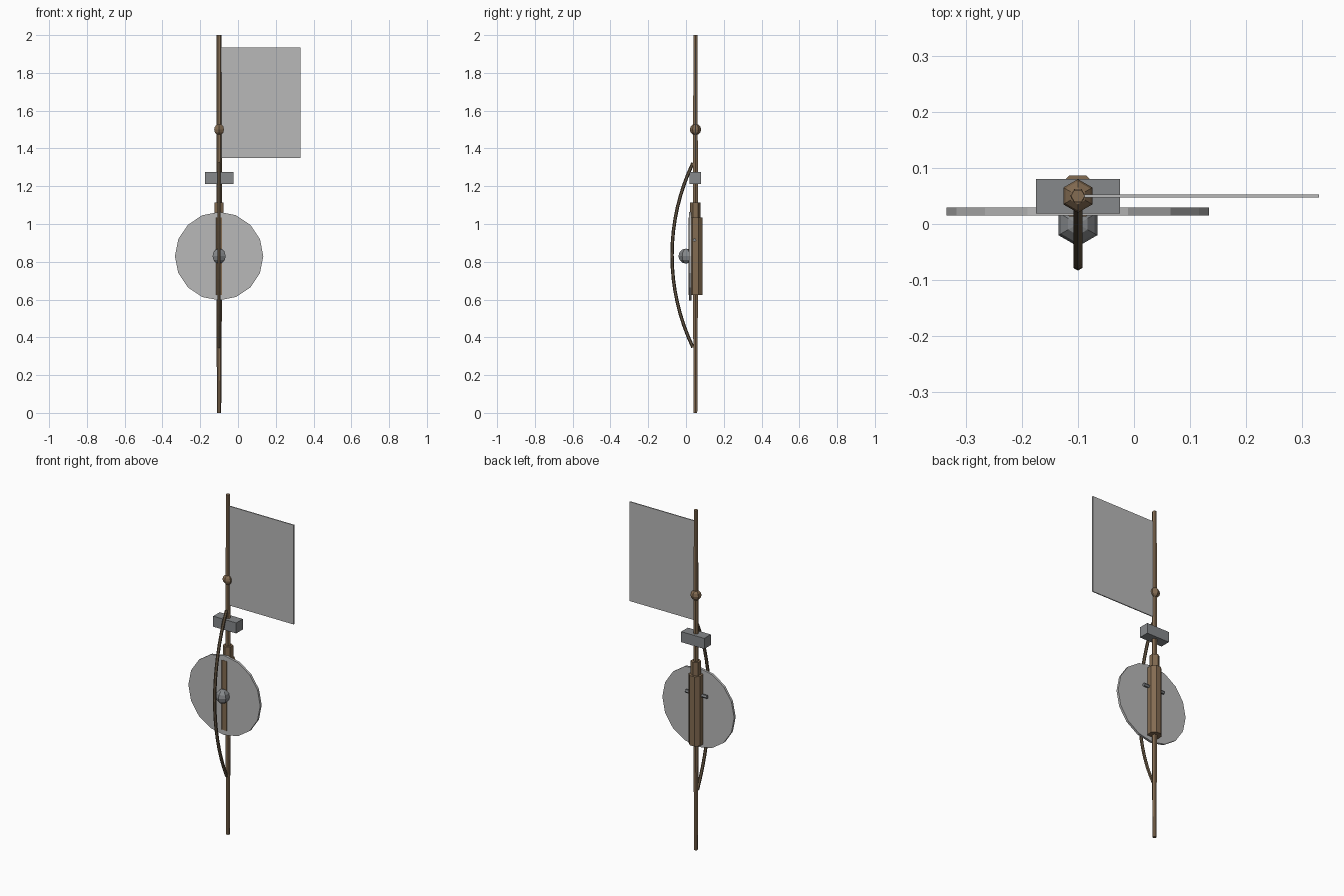
import bpy
import bmesh
from math import pi, cos, sin
from mathutils import Matrix, Vector

old = bpy.data.objects.get("Cube")
if old:
    bpy.data.objects.remove(old)

PX, PY = -0.10, 0.05  # axis of the pole


def material(name, rgb):
    m = bpy.data.materials.new(name)
    m.use_nodes = True
    col = (*rgb, 1)
    m.diffuse_color = col
    m.node_tree.nodes["Principled BSDF"].inputs["Base Color"].default_value = col
    return m


wood = material("brown wood", (0.23, 0.15, 0.085))
dark_wood = material("dark wood", (0.14, 0.10, 0.06))
steel = material("grey steel", (0.24, 0.25, 0.26))
cloth = material("pale grey", (0.48, 0.48, 0.48))


def finish(name, bm, mat):
    bmesh.ops.recalc_face_normals(bm, faces=bm.faces)
    me = bpy.data.meshes.new(name)
    bm.to_mesh(me)
    bm.free()
    me.materials.append(mat)
    ob = bpy.data.objects.new(name, me)
    bpy.context.collection.objects.link(ob)
    return ob


def box(name, lo, hi, mat):
    bm = bmesh.new()
    lo, hi = Vector(lo), Vector(hi)
    bmesh.ops.create_cube(bm, size=1)
    for v in bm.verts:
        v.co = (lo + hi) / 2 + v.co * (hi - lo)
    return finish(name, bm, mat)


def rod(name, centre, radius, length, sides, mat, axis="Z", turn=0):
    bm = bmesh.new()
    rot = {"X": Matrix.Rotation(pi / 2, 4, "Y"),
           "Y": Matrix.Rotation(pi / 2, 4, "X"),
           "Z": Matrix.Identity(4)}[axis]
    bmesh.ops.create_cone(bm, cap_ends=True, segments=sides, radius1=radius,
                          radius2=radius, depth=length,
                          matrix=Matrix.Translation(centre) @ rot @ Matrix.Rotation(turn, 4, "Z"))
    return finish(name, bm, mat)


def ball(name, centre, radius, mat):
    bm = bmesh.new()
    bmesh.ops.create_uvsphere(bm, u_segments=6, v_segments=6, radius=radius,
                              matrix=Matrix.Translation(centre))
    return finish(name, bm, mat)


def loft(name, rings, mat):
    """Skin a list of equal rings of points and cap both ends."""
    bm = bmesh.new()
    loops = [[bm.verts.new(p) for p in ring] for ring in rings]
    n = len(loops[0])
    for a, b in zip(loops, loops[1:]):
        for i in range(n):
            j = (i + 1) % n
            bm.faces.new((a[i], a[j], b[j], b[i]))
    bm.faces.new(loops[0])
    bm.faces.new(loops[-1])
    return finish(name, bm, mat)


# Long pole, slightly thicker in the middle
profile = [(0, 0.011), (0.65, 0.015), (1.3, 0.0145), (2, 0.0125)]
loft("pole", [[(PX + r * cos(k * pi / 3), PY + r * sin(k * pi / 3), z)
               for k in range(6)] for z, r in profile], wood)
ball("pole_knot", (PX, PY, 1.5), 0.03, wood)

# Banner and its crosspiece
box("banner", (PX, PY - 0.003, 1.35), (0.33, PY + 0.003, 1.935), cloth)
box("crosspiece", (PX - 0.075, 0.019, 1.213), (PX + 0.075, 0.08, 1.275), steel)

# Quiver sleeve with collar and peg
rod("quiver", (PX, PY, 0.83), 0.0395, 0.41, 8, wood, turn=pi / 8)
rod("quiver_collar", (PX, PY, 1.07), 0.028, 0.085, 6, wood)
rod("quiver_peg", (PX, PY - 0.005, 0.915), 0.01, 0.14, 6, steel, axis="X")

# Round shield with boss
rod("shield", (PX, 0.022, 0.83), 0.234, 0.014, 16, cloth, axis="Y")
ball("shield_boss", (PX, 0, 0.83), 0.04, steel)

# Bow: a six-sided tube along a circular arc
half, rise, thick, steps = 0.495, 0.114, 0.009, 16
radius = (half ** 2 + rise ** 2) / (2 * rise)
span = 2 * half / radius * 1.02
rings = []
for i in range(steps + 1):
    a = (i / steps - 0.5) * span
    out = Vector((0, -cos(a), sin(a)))
    mid = Vector((PX, 0.04 - rise + radius, 0.835)) + out * radius
    rings.append([mid + thick * (out * cos(k * pi / 3) + Vector((1, 0, 0)) * sin(k * pi / 3))
                  for k in range(6)])
loft("bow", rings, dark_wood)
